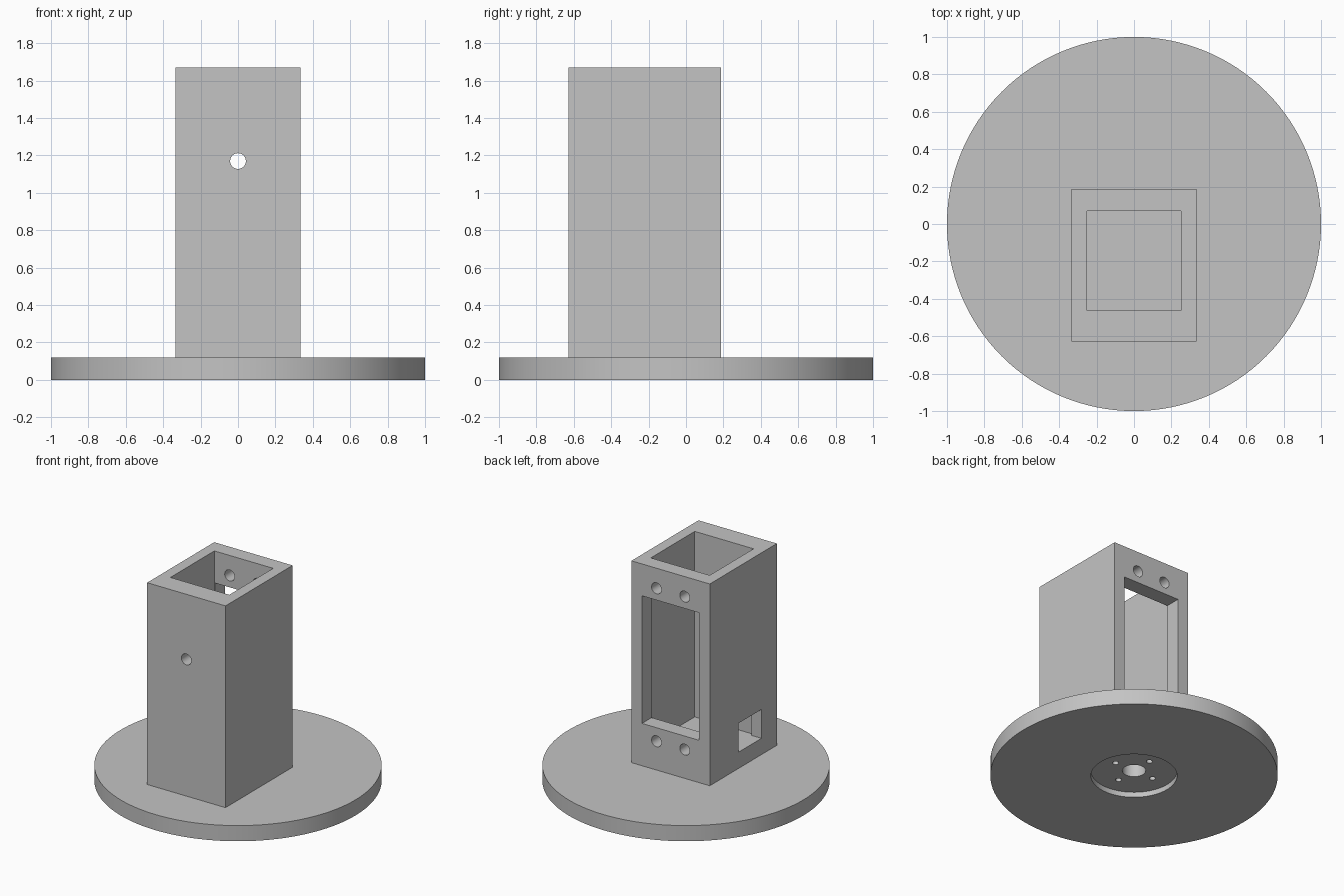
import bpy
from math import cos, sin, pi, radians
from mathutils import Vector

cube = bpy.data.objects.get("Cube")
if cube:
    bpy.data.objects.remove(cube, do_unlink=True)

grey = bpy.data.materials.new("plain grey")
grey.use_nodes = True
colour = (0.55, 0.55, 0.55, 1)
grey.diffuse_color = colour
grey.node_tree.nodes["Principled BSDF"].inputs["Base Color"].default_value = colour


def box(name, low, high):
    low, high = Vector(low), Vector(high)
    bpy.ops.mesh.primitive_cube_add(size=1, location=(low + high) / 2)
    ob = bpy.context.object
    ob.name = name
    ob.scale = high - low
    bpy.ops.object.transform_apply(location=True, rotation=True, scale=True)
    ob.data.materials.append(grey)
    return ob


def rod(name, start, end, radius, sides=48):
    start, end = Vector(start), Vector(end)
    axis = end - start
    bpy.ops.mesh.primitive_cylinder_add(vertices=sides, radius=radius, depth=axis.length,
                                        location=(start + end) / 2,
                                        rotation=axis.to_track_quat('Z', 'Y').to_euler())
    ob = bpy.context.object
    ob.name = name
    bpy.ops.object.transform_apply(location=True, rotation=True, scale=True)
    ob.data.materials.append(grey)
    return ob


def cut(target, cutters):
    # Subtract each cutter, then discard it
    for cutter in cutters:
        mod = target.modifiers.new("cut", 'BOOLEAN')
        mod.operation = 'DIFFERENCE'
        mod.solver = 'EXACT'
        mod.object = cutter
        bpy.context.view_layer.objects.active = target
        bpy.ops.object.modifier_apply(modifier=mod.name)
        bpy.data.objects.remove(cutter, do_unlink=True)


def finish(ob):
    bpy.ops.object.select_all(action='DESELECT')
    ob.select_set(True)
    bpy.context.view_layer.objects.active = ob
    bpy.ops.object.shade_smooth_by_angle(angle=radians(30))


disc_top, floor, tower_top = 0.12, 0.245, 1.67

# Round base with a recess, shaft hole and four screw holes underneath
base = rod("round_base", (0, 0, 0), (0, 0, disc_top), 1, 128)
cutters = [rod("recess", (0, 0, -0.1), (0, 0, 0.04), 0.3, 96),
           rod("shaft_hole", (0, 0, -0.1), (0, 0, 0.2), 0.082)]
for i in range(4):
    x, y = 0.167 * cos(i * pi / 2), 0.167 * sin(i * pi / 2)
    cutters.append(rod("screw_hole", (x, y, -0.1), (x, y, 0.11), 0.022, 24))
cut(base, cutters)
finish(base)

# Hollow tower, open at the top
tower = box("tower", (-0.333, -0.627, disc_top), (0.333, 0.187, tower_top))
cutters = [box("cavity", (-0.25, -0.463, floor), (0.25, 0.07, 2)),
           # Tall opening in the back wall
           box("back_window", (-0.243, 0, 0.445), (0.243, 0.4, 1.425)),
           # Cable opening in the right wall
           box("cable_opening", (-0.5, -0.44, floor), (-0.2, -0.16, 0.467)),
           # Hole in the front wall
           rod("front_hole", (0, -0.8, 1.17), (0, -0.4, 1.17), 0.042),
           rod("shaft_hole", (0, 0, 0), (0, 0, 0.2), 0.082)]
# Mounting holes above and below the back opening
for x in (-0.12, 0.12):
    for z in (0.341, 1.516):
        cutters.append(rod("mount_hole", (x, 0, z), (x, 0.4, z), 0.042))
cut(tower, cutters)
finish(tower)
